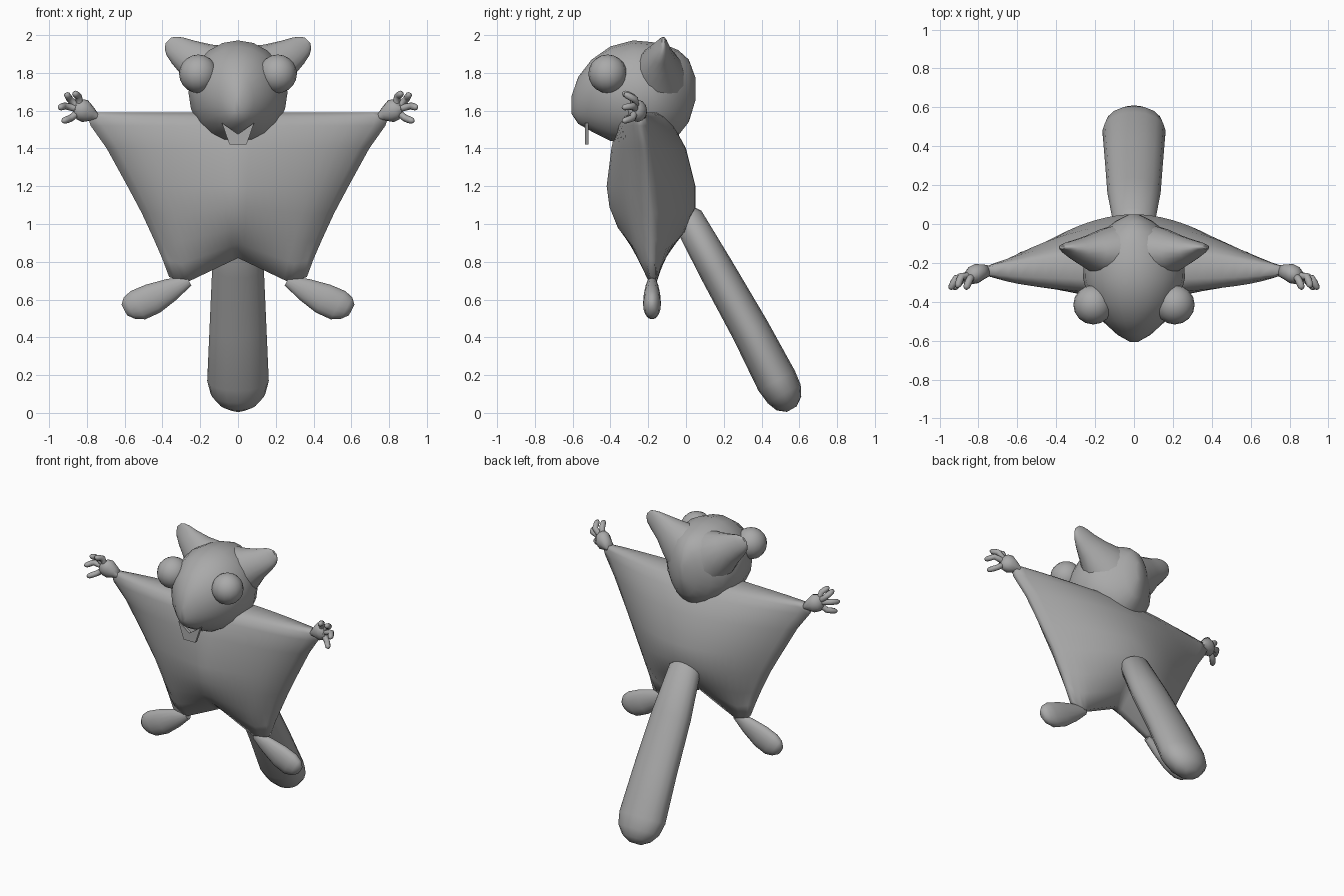
import bpy, bmesh, math
from mathutils import Vector

if "Cube" in bpy.data.objects:
    bpy.data.objects.remove(bpy.data.objects["Cube"])

# Single material
grey = bpy.data.materials.new("plain grey")
grey.use_nodes = True
grey.diffuse_color = (0.4, 0.4, 0.4, 1)
grey.node_tree.nodes["Principled BSDF"].inputs["Base Color"].default_value = (0.4, 0.4, 0.4, 1)


def finish(name, bm, mirror=False, angle=60):
    """Turn a bmesh into a smooth object, optionally mirrored across x."""
    bmesh.ops.recalc_face_normals(bm, faces=bm.faces[:])
    me = bpy.data.meshes.new(name)
    bm.to_mesh(me)
    bm.free()
    me.materials.append(grey)
    me.shade_smooth()
    me.set_sharp_from_angle(angle=math.radians(angle))
    ob = bpy.data.objects.new(name, me)
    bpy.context.scene.collection.objects.link(ob)
    if mirror:
        ob.modifiers.new("mirror", 'MIRROR')
    return ob


def bridge(bm, a, b):
    n = len(a)
    for i in range(n):
        bm.faces.new((a[i], a[(i + 1) % n], b[(i + 1) % n], b[i]))


def add_loft(bm, stations, side, axis=None, sides=16):
    """Elliptical rings; station = (x, y, z, radius along side, other radius)."""
    pts = [Vector(s[:3]) for s in stations]
    rings = []
    for i, s in enumerate(stations):
        d = axis or pts[min(i + 1, len(pts) - 1)] - pts[max(i - 1, 0)]
        d = Vector(d).normalized()
        u = Vector(side)
        u = (u - d * u.dot(d)).normalized()
        v = d.cross(u)
        ring = []
        for k in range(sides):
            a = math.tau * k / sides
            ring.append(bm.verts.new(pts[i] + u * s[3] * math.cos(a) + v * s[4] * math.sin(a)))
        rings.append(ring)
    for a, b in zip(rings, rings[1:]):
        bridge(bm, a, b)
    bm.faces.new(rings[0])
    bm.faces.new(rings[-1])


def add_ball(bm, centre, radius, seg=16, rings=10):
    made = bmesh.ops.create_uvsphere(bm, u_segments=seg, v_segments=rings, radius=radius)
    bmesh.ops.translate(bm, verts=made["verts"], vec=centre)


def chest(a):
    """Front bulge: slopes gently from the middle, then turns in at the edge."""
    return (1 - .65 * a ** 1.1) * (1 - a ** 8)


def spine(a):
    """Back bulge: an even taper out to the edge."""
    return 1 - a ** 1.9


# Body with stretched gliding skin: rows of z, half width, front y, back y, edge y
rows = [(1.59, .775, -.29, -.15, -.24), (1.567, .795, -.34, -.11, -.24),
        (1.52, .78, -.37, -.065, -.24), (1.4, .695, -.395, 0, -.22),
        (1.2, .585, -.42, .05, -.2), (1.05, .51, -.405, .05, -.185),
        (.9, .445, -.36, 0, -.18), (.79, .40, -.29, -.08, -.18),
        (.69, .365, -.2, -.15, -.175)]
cols = 25
bm = bmesh.new()
rings = []
for z, w, front, back, edge in rows:
    drop = min(1, max(0, (1.2 - z) / .5))
    ring = []
    for y, bulge, rim in ((front, chest, -.015), (back, spine, .015)):
        for i in range(cols):
            u = 2 * i / (cols - 1) - 1
            if rim > 0:
                u = -u
            a = abs(u)
            notch = .13 * max(0, 1 - a / .75) + .12 * max(0, a - .75)
            depth = edge + rim + (y - edge - rim) * bulge(a)
            ring.append(bm.verts.new((w * u, depth, z + notch * drop)))
    rings.append(ring)
for a, b in zip(rings, rings[1:]):
    bridge(bm, a, b)
for r in (rings[0], rings[-1]):
    for j in range(cols - 1):
        bm.faces.new((r[j], r[j + 1], r[2 * cols - 2 - j], r[2 * cols - 1 - j]))
finish("body", bm, False, 110)

# Head, lofted from snout to nape
bm = bmesh.new()
head = [(-.607, 1.63, .02, .045), (-.57, 1.655, .085, .125), (-.5, 1.68, .162, .19),
        (-.4, 1.69, .23, .25), (-.28, 1.695, .262, .277), (-.18, 1.69, .258, .273),
        (-.1, 1.69, .222, .255), (-.04, 1.695, .165, .225), (.015, 1.705, .095, .165),
        (.05, 1.715, .025, .06)]
add_loft(bm, [(0, y, z, w, h) for y, z, w, h in head], (1, 0, 0), (0, 1, 0), 20)
finish("head", bm)

# Ears, flaring out of the back of the skull
bm = bmesh.new()
add_loft(bm, [(.04, -.15, 1.75, .16, .19), (.13, -.15, 1.82, .132, .165),
              (.22, -.145, 1.87, .09, .113), (.29, -.135, 1.91, .056, .085),
              (.335, -.125, 1.942, .032, .064), (.356, -.12, 1.96, .016, .044),
              (.368, -.12, 1.972, .008, .022)], (0, 1, 0), (.7, 0, .7))
finish("ears", bm, True)

# Eyes
bm = bmesh.new()
add_ball(bm, (.21, -.415, 1.795), .102)
finish("eyes", bm, True)

# Front teeth plate with a notched top
bm = bmesh.new()
outline = [(-.085, 1.535), (0, 1.475), (.085, 1.535), (.045, 1.42), (-.045, 1.42)]
near = [bm.verts.new((x, -.535, z)) for x, z in outline]
far = [bm.verts.new((x, -.515, z)) for x, z in outline]
bridge(bm, near, far)
bm.faces.new(near)
bm.faces.new(far)
finish("teeth", bm, False, 20)

# Hands: wrist, palm and four curled fingers
bm = bmesh.new()
add_loft(bm, [(.75, -.24, 1.57, .03, .022), (.775, -.245, 1.583, .038, .038),
              (.81, -.255, 1.598, .05, .06), (.84, -.265, 1.607, .045, .055),
              (.865, -.275, 1.613, .025, .032)], (0, 1, 0), (.95, -.2, .25), 12)
fingers = [((.845, -.285, 1.675), (.862, -.325, 1.69)),
           ((.89, -.27, 1.66), (.905, -.315, 1.683)),
           ((.915, -.28, 1.625), (.94, -.325, 1.618)),
           ((.885, -.285, 1.56), (.92, -.325, 1.547))]
for knuckle, tip in fingers:
    base, k, t = Vector((.83, -.265, 1.605)), Vector(knuckle), Vector(tip)
    path = [base, base.lerp(k, .6), k, k.lerp(t, .5), t, t + (t - k) * .25]
    radii = (.019, .019, .019, .019, .017, .008)
    add_loft(bm, [(*p, r, r) for p, r in zip(path, radii)], (.3, .5, -.8), None, 8)
finish("hands", bm, True)

# Feet, teardrops pointing outward
bm = bmesh.new()
feet = [(.26, .7, .022, .028), (.35, .655, .036, .06), (.45, .605, .046, .083),
        (.53, .57, .047, .084), (.575, .555, .038, .064), (.602, .545, .02, .032)]
add_loft(bm, [(x, -.18, z, a, b) for x, z, a, b in feet], (0, 1, 0), (.89, 0, -.46))
finish("feet", bm, True)

# Tail, a flattened tube hanging down and back
bm = bmesh.new()
tail = [(-.01, 1.08, .05, .04), (.01, 1.03, .108, .082), (.16, .76, .137, .094),
        (.34, .44, .151, .102), (.48, .17, .163, .11), (.52, .1, .145, .1),
        (.545, .05, .1, .075), (.56, .02, .04, .03)]
add_loft(bm, [(0, y, z, a, b) for y, z, a, b in tail], (1, 0, 0), (0, .49, -.87))
finish("tail", bm)
